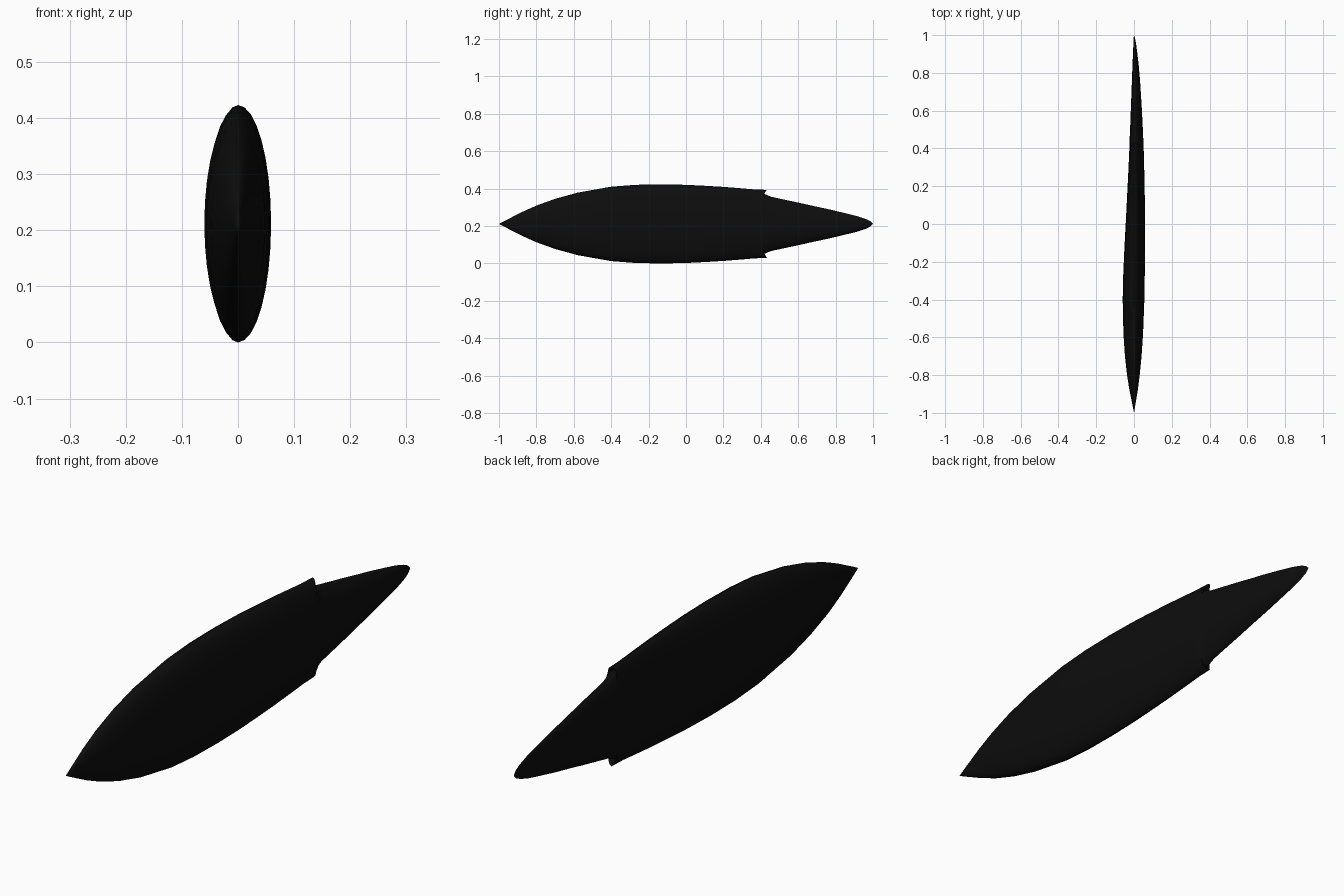
import bpy, bmesh, math

MID = 0.2115   # height of the blade's centre line
SIDES = 32

# stations along the blade: y, half height, +x bulge, -x bulge, y shift of the edge
STATIONS = [
    (-0.96, 0.021, 0.007, 0.008, 0), (-0.88, 0.062, 0.020, 0.024, 0),
    (-0.80, 0.098, 0.030, 0.037, 0), (-0.70, 0.134, 0.040, 0.048, 0),
    (-0.58, 0.167, 0.048, 0.056, 0), (-0.40, 0.199, 0.055, 0.060, 0),
    (-0.27, 0.209, 0.057, 0.057, 0), (-0.13, 0.2115, 0.059, 0.051, 0),
    (0.00, 0.209, 0.059, 0.044, 0), (0.10, 0.204, 0.058, 0.039, 0),
    (0.20, 0.198, 0.056, 0.034, 0), (0.30, 0.190, 0.054, 0.029, 0),
    (0.37, 0.184, 0.052, 0.026, 0), (0.410, 0.182, 0.051, 0.024, 0.023),
    (0.425, 0.164, 0.050, 0.024, -0.015), (0.455, 0.145, 0.049, 0.023, 0),
    (0.52, 0.131, 0.046, 0.020, 0), (0.60, 0.114, 0.042, 0.017, 0),
    (0.68, 0.096, 0.037, 0.014, 0), (0.76, 0.079, 0.032, 0.011, 0),
    (0.84, 0.060, 0.025, 0.008, 0), (0.91, 0.043, 0.017, 0.005, 0),
    (0.96, 0.027, 0.010, 0.003, 0), (0.985, 0.015, 0.005, 0.002, 0),
]


def ring(bm, y, h, right, left, shift):
    verts = []
    for i in range(SIDES):
        a = 2 * math.pi * i / SIDES
        c, t = math.cos(a), math.sin(a)
        x = c * (right if c > 0 else left)
        # shallow knapped flake grooves on the tail of the +x face
        if c > 0.2 and 0.15 < y < 0.9:
            x -= 0.002 * max(0, math.sin(90 * (abs(t) * h + 0.2 * y))) * abs(t)
        verts.append(bm.verts.new((x, y + shift * abs(t) ** 8, MID + t * h)))
    return verts


# blade body: lofted rings closed to a point at each end
bm = bmesh.new()
rings = [ring(bm, *s) for s in STATIONS]
tip = bm.verts.new((0, -1, MID))
tail = bm.verts.new((0, 1, MID))
for i in range(SIDES):
    j = (i + 1) % SIDES
    bm.faces.new((tip, rings[0][i], rings[0][j]))
    bm.faces.new((tail, rings[-1][j], rings[-1][i]))
    for a, b in zip(rings, rings[1:]):
        bm.faces.new((a[i], b[i], b[j], a[j]))
bmesh.ops.recalc_face_normals(bm, faces=bm.faces)
mesh = bpy.data.meshes.new("stone_blade")
bm.to_mesh(mesh)
bm.free()

blade = bpy.data.objects.new("stone_blade", mesh)
bpy.context.collection.objects.link(blade)
mat = bpy.data.materials.new("black_stone")
mat.diffuse_color = (0.004, 0.004, 0.004, 1)
mesh.materials.append(mat)

bpy.context.view_layer.objects.active = blade
blade.select_set(True)
bpy.ops.object.shade_smooth_by_angle(angle=math.radians(35))
